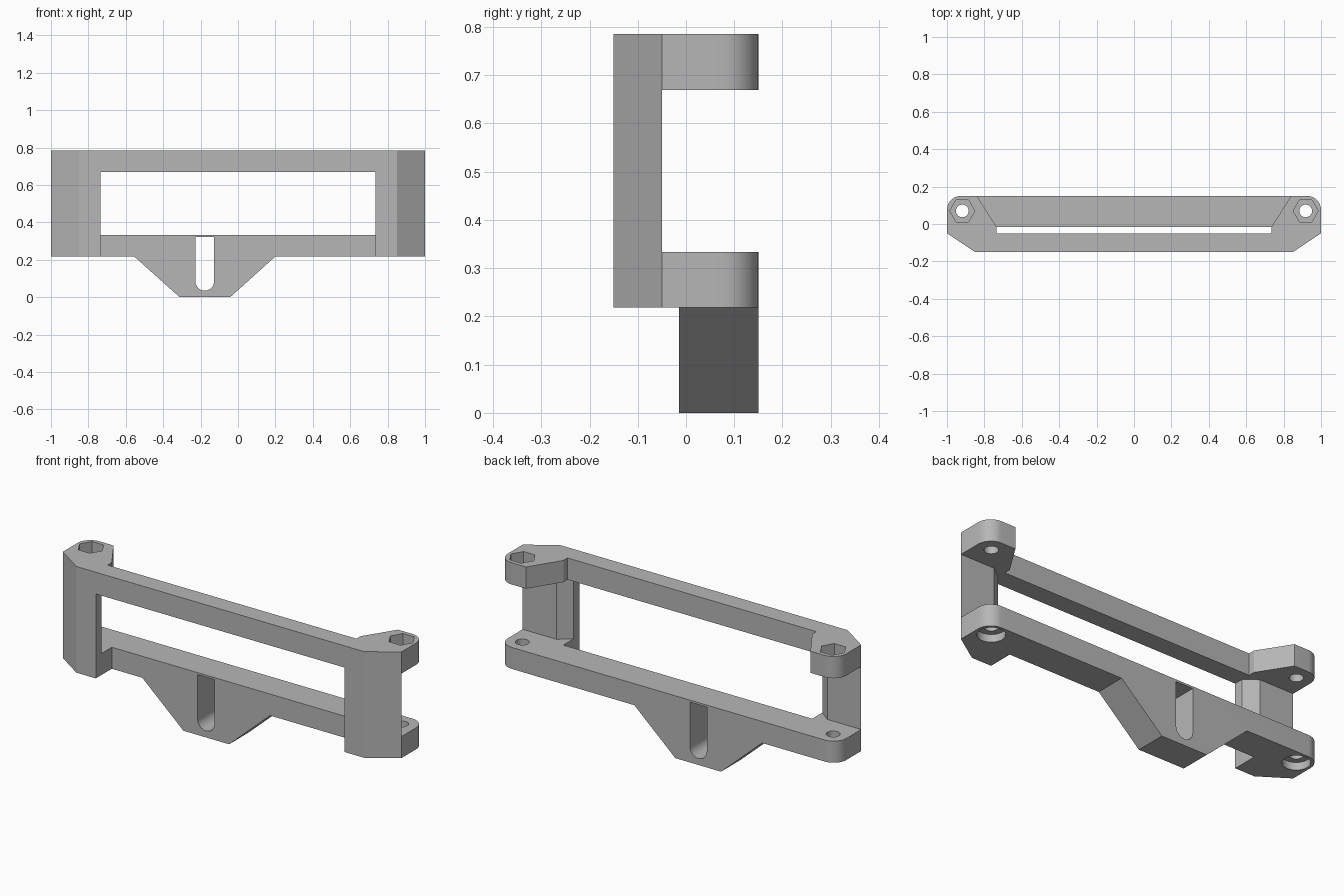
import bpy
import bmesh
from math import cos, sin, pi, radians
from mathutils import Matrix, Vector

if "Cube" in bpy.data.objects:
    bpy.data.objects.remove(bpy.data.objects["Cube"], do_unlink=True)

grey = bpy.data.materials.new("light grey")
grey.use_nodes = True
colour = (0.47, 0.47, 0.47, 1)
grey.diffuse_color = colour
grey.node_tree.nodes["Principled BSDF"].inputs["Base Color"].default_value = colour

# Key dimensions
FRONT, BACK, STEP, BAR = -0.15, 0.15, -0.05, -0.015
INNER, CHAMFER = 0.735, 0.85
BASE, LOW_TOP, HIGH_BASE, TOP = 0.218, 0.333, 0.669, 0.785
HOLE_X, HOLE_Y = 0.918, 0.07


def arc(cx, cy, r, start, end, steps):
    angles = [start + (end - start) * i / steps for i in range(steps + 1)]
    return [(cx + r * cos(a), cy + r * sin(a)) for a in angles]


def mirrored(half):
    return half + [(-x, y) for x, y in reversed(half)]


def prism(name, points, low, high, along_y=False):
    """Extrude a closed outline along z, or an x-z outline along y."""
    bm = bmesh.new()
    put = (lambda a, b: Vector((a, low, b))) if along_y else (lambda a, b: Vector((a, b, low)))
    face = bm.faces.new([bm.verts.new(put(a, b)) for a, b in points])
    side = bmesh.ops.extrude_face_region(bm, geom=[face])
    shift = Vector((0, high - low, 0)) if along_y else Vector((0, 0, high - low))
    bmesh.ops.translate(bm, verts=[v for v in side["geom"] if isinstance(v, bmesh.types.BMVert)], vec=shift)
    bmesh.ops.recalc_face_normals(bm, faces=bm.faces)
    mesh = bpy.data.meshes.new(name)
    bm.to_mesh(mesh)
    bm.free()
    mesh.materials.append(grey)
    obj = bpy.data.objects.new(name, mesh)
    bpy.context.collection.objects.link(obj)
    return obj


def combine(body, tool, operation):
    """Apply a boolean and remove the tool object."""
    tool.hide_render = True
    mod = body.modifiers.new(operation.lower(), "BOOLEAN")
    mod.operation, mod.object, mod.solver = operation, tool, "EXACT"
    bpy.context.view_layer.objects.active = body
    bpy.ops.object.modifier_apply(modifier=mod.name)
    bpy.data.objects.remove(tool, do_unlink=True)


# Upper bar with its two lugs
corner = arc(1 - 0.075, BACK - 0.075, 0.075, 0, pi / 2, 10)
ends = [(CHAMFER, FRONT), (1, STEP)] + corner
frame = prism("mounting_frame", mirrored(ends + [(0.84, BACK), (INNER, BAR), (INNER, STEP)]), HIGH_BASE, TOP)

# Lower bar with forward feet under the posts
lower = prism("lower_bar", mirrored([(INNER, BAR), (INNER, FRONT)] + ends), BASE, LOW_TOP)
combine(frame, lower, "UNION")

# Posts joining the bars
for side in (-1, 1):
    outline = [(INNER, FRONT), (CHAMFER, FRONT), (1, STEP), (0.8, STEP), (INNER, -0.1)]
    post = prism("post", [(side * x, y) for x, y in outline], LOW_TOP, HIGH_BASE)
    combine(frame, post, "UNION")

# Tapered tab hanging from the lower bar
tab = prism("hanging_tab", [(-0.555, BASE), (-0.312, 0), (-0.042, 0), (0.2, BASE)], BAR, BACK, True)
combine(frame, tab, "UNION")

# Round-bottomed slot through the tab
slot_x, slot_r = -0.178, 0.05
slot = arc(slot_x, 0.085, slot_r, -pi, 0, 16) + [(slot_x + slot_r, 0.322), (slot_x - slot_r, 0.322)]
combine(frame, prism("slot_cutter", slot, -0.1, 0.3, True), "DIFFERENCE")

# Bolt holes, hexagonal nut pockets and round counterbores
for side in (-1, 1):
    x = side * HOLE_X
    for name, r, count, low, high in (
        ("bolt_hole", 0.034, 32, 0.1, 0.9),
        ("nut_pocket", 0.067, 6, TOP - 0.06, 0.9),
        ("counterbore", 0.067, 32, 0.1, BASE + 0.04),
    ):
        outline = arc(x, HOLE_Y, r, 0, 2 * pi, count)[:-1]
        combine(frame, prism(name, outline, low, high), "DIFFERENCE")

# Smooth only the rounded surfaces
bpy.ops.object.select_all(action="DESELECT")
frame.select_set(True)
bpy.context.view_layer.objects.active = frame
bpy.ops.object.shade_smooth_by_angle(angle=radians(25))
